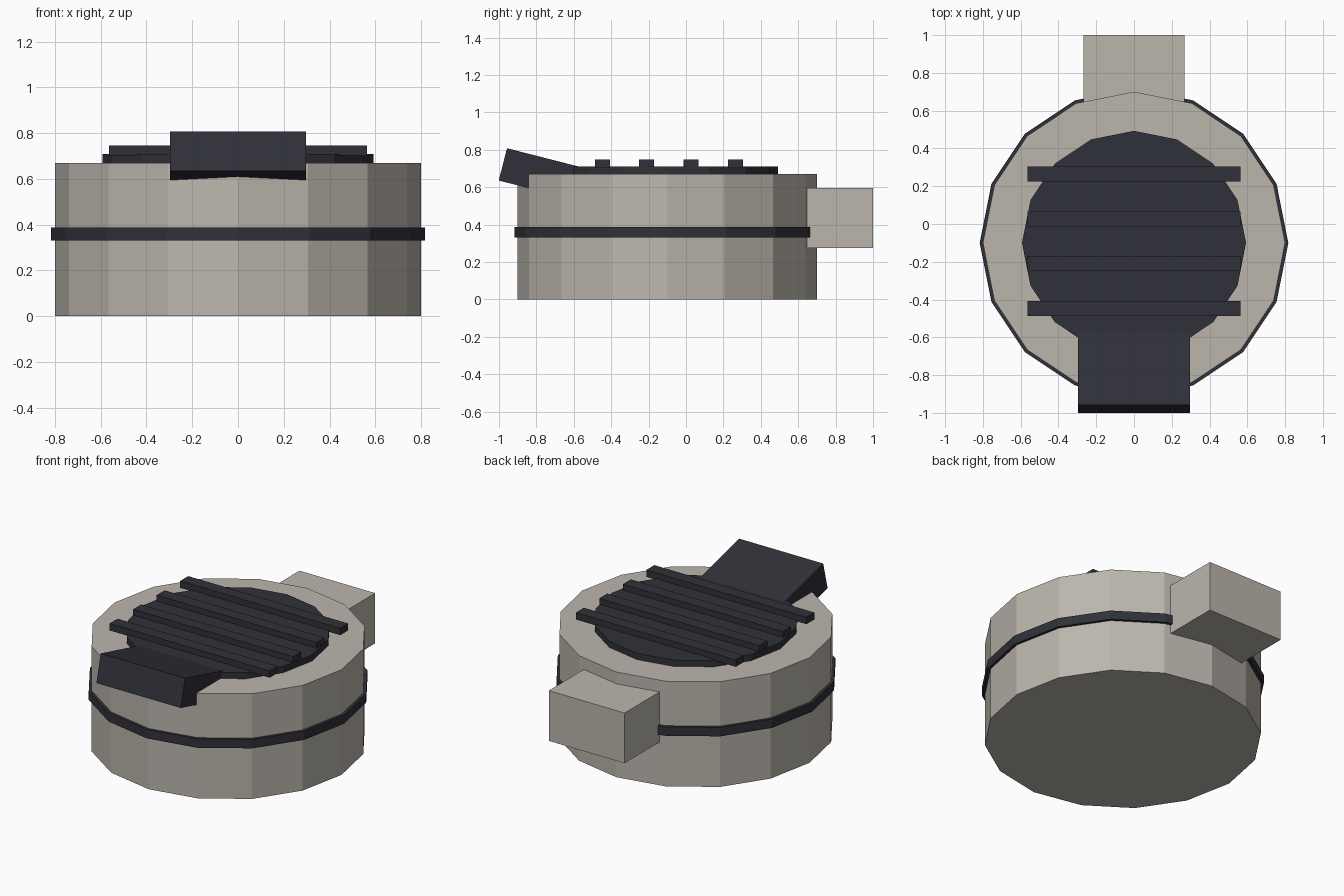
import bpy
import math

cube = bpy.data.objects.get("Cube")
if cube:
    bpy.data.objects.remove(cube, do_unlink=True)


def make_material(name, rgb):
    mat = bpy.data.materials.new(name)
    mat.use_nodes = True
    colour = (*rgb, 1.0)
    mat.diffuse_color = colour
    mat.node_tree.nodes["Principled BSDF"].inputs["Base Color"].default_value = colour
    return mat


WARM_GREY = make_material("warm grey", (0.50, 0.465, 0.415))
CHARCOAL = make_material("charcoal", (0.030, 0.030, 0.041))
CENTRE_Y = -0.10


def finish(name, mat):
    obj = bpy.context.object
    obj.name = obj.data.name = name
    obj.data.materials.append(mat)
    return obj


def drum(name, radius, bottom, top, mat):
    """Sixteen-sided upright cylinder with a corner on the y axis."""
    bpy.ops.mesh.primitive_cylinder_add(
        vertices=16, radius=radius, depth=top - bottom,
        location=(0, CENTRE_Y, (bottom + top) / 2))
    return finish(name, mat)


def block(name, size, centre, mat, tilt=0.0):
    bpy.ops.mesh.primitive_cube_add(size=1, location=centre, rotation=(tilt, 0, 0))
    obj = finish(name, mat)
    for v in obj.data.vertices:
        v.co = [c * s for c, s in zip(v.co, size)]
    return obj


# Drum body, belt around it and raised disc on top
drum("body", 0.80, 0.0, 0.67, WARM_GREY)
drum("belt", 0.817, 0.33, 0.387, CHARCOAL)
drum("top_disc", 0.593, 0.65, 0.71, CHARCOAL)

# Four slats across the disc
for i in range(4):
    block(f"slat_{i + 1}", (1.128, 0.08, 0.044),
          (0, -0.447 + i * 0.237, 0.725), CHARCOAL)

# Rear block
block("rear_block", (0.534, 0.50, 0.32), (0, 0.75, 0.435), WARM_GREY)

# Tilted front tab, placed from its upper front edge
tilt, length, thick = -0.25, 0.45, 0.178
c, s = math.cos(tilt), math.sin(tilt)
block("front_tab", (0.594, length, thick),
      (0, -0.957 + c * length / 2 + s * thick / 2,
       0.808 + s * length / 2 - c * thick / 2), CHARCOAL, tilt)
